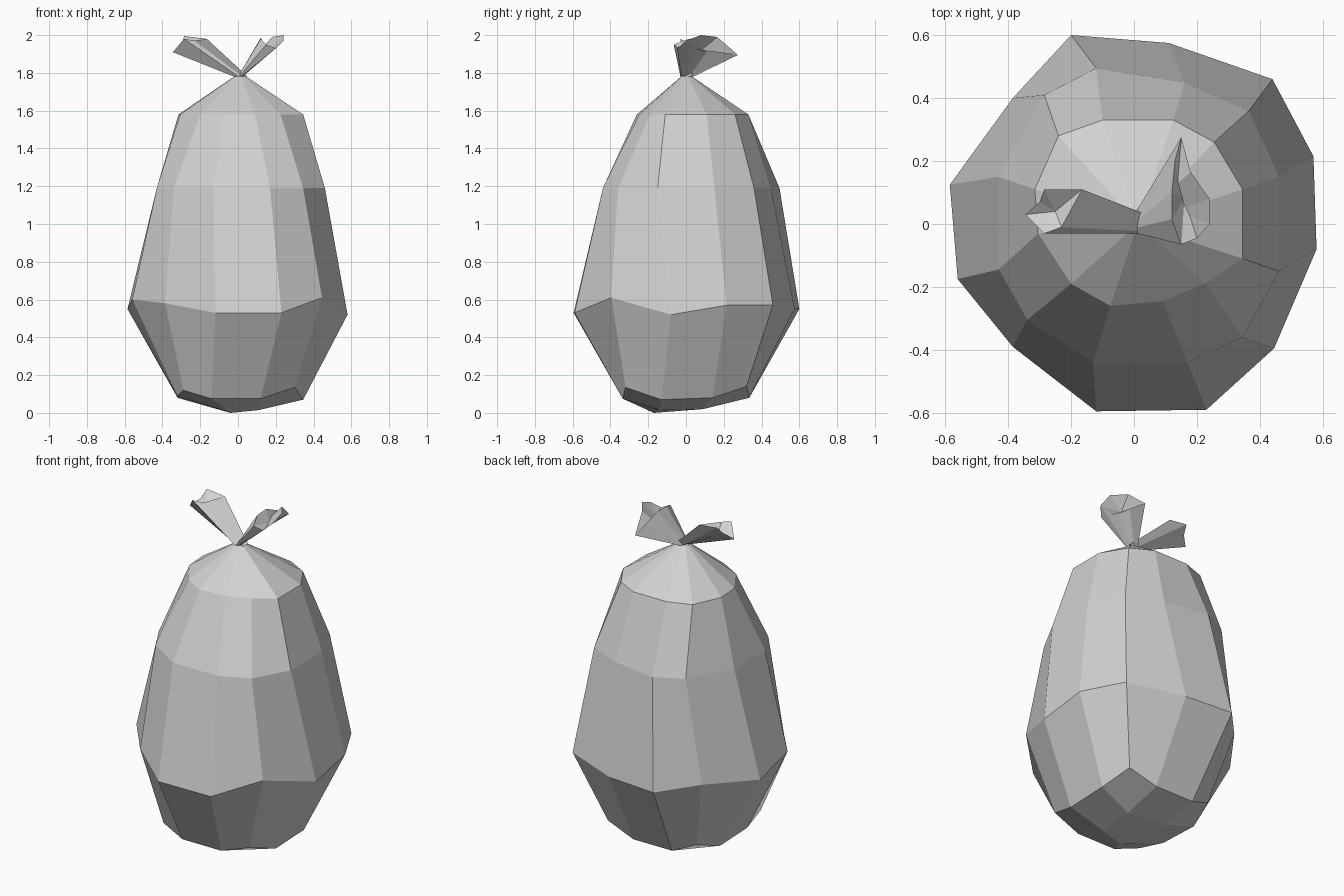
import bpy
import bmesh
from mathutils import Vector

cube = bpy.data.objects.get("Cube")
if cube:
    bpy.data.objects.remove(cube, do_unlink=True)

# One flat light grey plastic
plastic = bpy.data.materials.new("light grey plastic")
plastic.use_nodes = True
plastic.diffuse_color = (0.64, 0.64, 0.64, 1)
shader = plastic.node_tree.nodes["Principled BSDF"]
shader.inputs["Base Color"].default_value = plastic.diffuse_color
shader.inputs["Roughness"].default_value = 0.8


def finish(name, mesh_builder):
    """Turn a bmesh into a flat shaded, outward facing object."""
    bmesh.ops.recalc_face_normals(mesh_builder, faces=mesh_builder.faces[:])
    mesh = bpy.data.meshes.new(name)
    mesh_builder.to_mesh(mesh)
    mesh_builder.free()
    mesh.materials.append(plastic)
    part = bpy.data.objects.new(name, mesh)
    bpy.context.collection.objects.link(part)
    return part


def add_loop(mesh_builder, points):
    """Add vertices given in hundredths of a unit."""
    return [mesh_builder.verts.new(Vector(point) / 100) for point in points]


def bridge(mesh_builder, lower, upper):
    """Join two loops of equal length with quads."""
    count = len(lower)
    for i in range(count):
        j = (i + 1) % count
        mesh_builder.faces.new((lower[i], lower[j], upper[j], upper[i]))


def at_height(points, height):
    return [(x, y, height) for x, y in points]


# Cross-sections of the sack, clockwise from the back
base_ring = [(-14, 33.5, 8), (12, 33.5, 8), (30, 32, 14), (34.5, 14, 8),
             (34.5, -13, 7), (30, -32, 13.5), (12, -33.5, 7.5), (-14, -33.5, 7.5),
             (-29, -30, 12), (-32, -13, 9), (-32, 13, 8), (-28, 30, 14)]
belly_ring = [(-20, 60, 55), (11, 57.5, 55), (44, 46, 57), (57, 21.5, 57),
              (58, -8, 52), (44.5, -39.5, 61), (23, -59, 53), (-12, -59.5, 53),
              (-38.5, -39, 58), (-56, -17.5, 60), (-58.5, 12.5, 55), (-38.5, 40, 57)]
chest_ring = [(-12, 49.5), (16, 45), (36.5, 36), (46, 15),
              (46, -15), (34.5, -36), (17, -44), (-13, -44),
              (-34, -30.5), (-43, -14.5), (-43, 15), (-28.5, 41)]
shoulder_ring = [(-10, 33), (12.5, 33), (25.5, 26), (34.5, 11),
                 (34.5, -11), (22.5, -19), (9, -24.5), (-7.5, -26),
                 (-20, -19), (-30.5, -3), (-31.5, 11), (-24, 28)]
neck_ring = [(x / 10 + 1, y / 10) for x, y in shoulder_ring]

# Sack body
sack = bmesh.new()
sections = [base_ring, belly_ring, at_height(chest_ring, 119),
            at_height(shoulder_ring, 158), at_height(neck_ring, 178)]
loops = [add_loop(sack, section) for section in sections]
for lower, upper in zip(loops, loops[1:]):
    bridge(sack, lower, upper)
sack.faces.new(loops[-1])

# Rounded underside: a three by three patch whose corners are every third vertex
rim = loops[0]
inner = add_loop(sack, [(12, 9, 2), (11, -14, 1.5), (-4, -17, 0), (-13, 10, 3)])
for side, start in enumerate((2, 5, 8, 11)):
    here, following = inner[side], inner[(side + 1) % 4]
    after = [rim[(start + step) % 12] for step in range(3)]
    sack.faces.new((rim[start - 1], rim[start], after[1], here))
    sack.faces.new((here, after[1], after[2], following))
sack.faces.new(inner)
finish("sack_body", sack)


def gathered_end(name, mouth, pocket, pinch):
    """Flared plastic end: pinched at the neck, with a sunken folded mouth."""
    end = bmesh.new()
    centre = sum((Vector(point) for point in mouth), Vector()) / len(mouth)
    root = []
    for point in mouth:
        offset = (Vector(point) - centre) * pinch
        root.append((offset.x + 1, offset.y, 178))
    root_loop = add_loop(end, root)
    mouth_loop = add_loop(end, mouth)
    bridge(end, root_loop, mouth_loop)
    hollow = add_loop(end, [pocket])[0]
    for i, vert in enumerate(mouth_loop):
        end.faces.new((mouth_loop[i - 1], vert, hollow))
    return finish(name, end)


# Two tied ends above the neck
gathered_end("right_tied_end",
             [(-34.5, 3, 191), (-28.5, -3, 198), (-23, -1, 197),
              (-16.5, 11, 198), (-28.5, 11, 199.5), (-30, 7, 195)],
             (-25, 4, 194), 0.4)
gathered_end("left_tied_end",
             [(15, 27.5, 189.5), (18, 16.5, 199), (24, 8, 200), (24, 0, 197),
              (20, -4.5, 193), (15, -6.5, 195), (12, 1.5, 198),
              (12, 10, 198.5), (13, 20, 194)],
             (16, 8, 192), 0.2)
